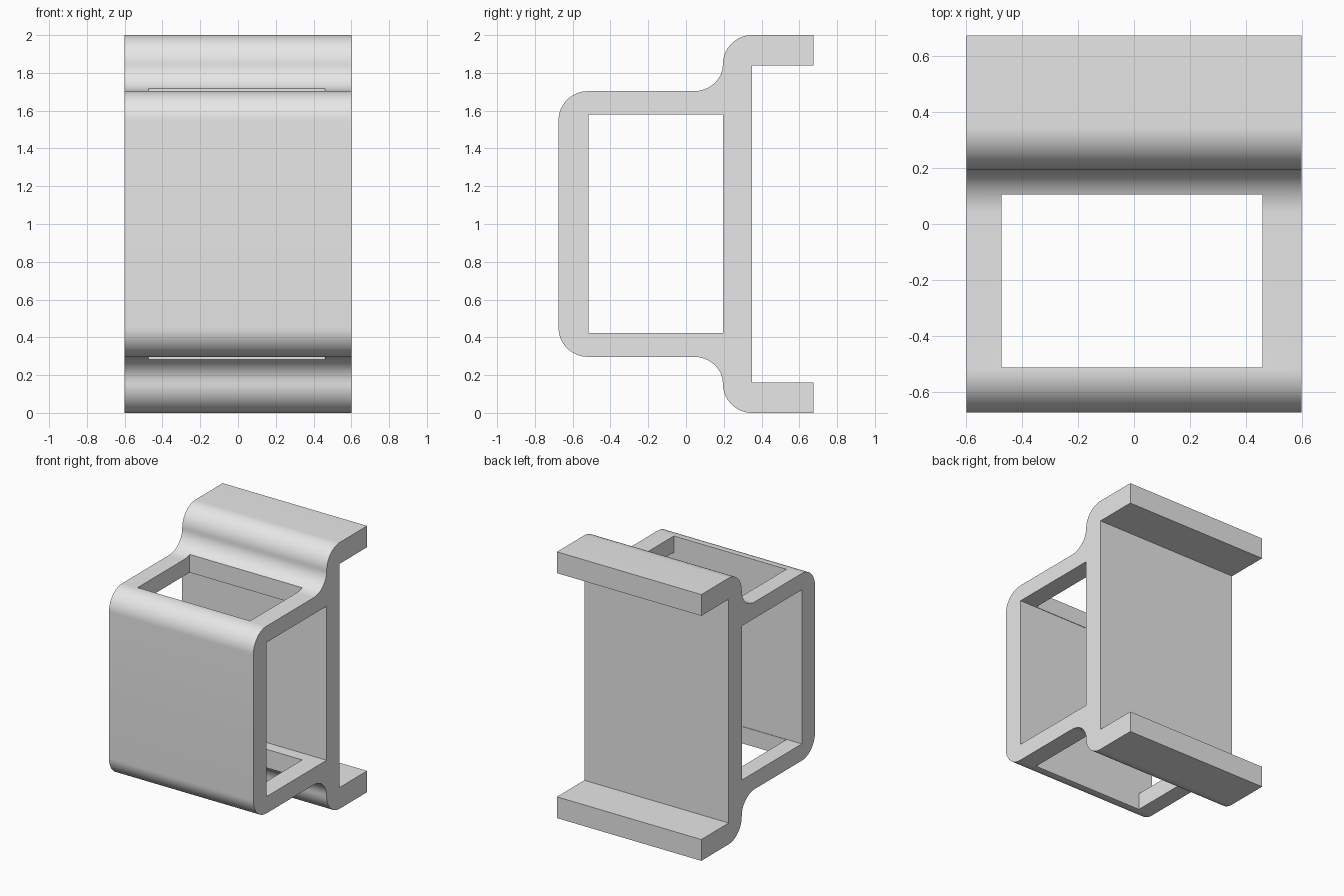
import bpy, bmesh, math

if "Cube" in bpy.data.objects:
    bpy.data.objects.remove(bpy.data.objects["Cube"])

STEPS = 16
WIDTH = 0.6


def arc(cy, cz, ry, rz, start, end):
    """Points of an elliptical arc in the side plane, angles in degrees."""
    angles = [math.radians(start + (end - start) * i / STEPS) for i in range(STEPS + 1)]
    return [(cy + ry * math.cos(a), cz + rz * math.sin(a)) for a in angles]


def link_mesh(name, bm):
    mesh = bpy.data.meshes.new(name)
    bmesh.ops.recalc_face_normals(bm, faces=bm.faces)
    bm.to_mesh(mesh)
    bm.free()
    obj = bpy.data.objects.new(name, mesh)
    bpy.context.collection.objects.link(obj)
    return obj


def box(name, low, high):
    bm = bmesh.new()
    bmesh.ops.create_cube(bm, size=1)
    for v in bm.verts:
        v.co = [h if c > 0 else l for c, l, h in zip(v.co, low, high)]
    return link_mesh(name, bm)


# Upper half of the side profile: front corner, shelf fillet, shoulder, rear lip
upper = arc(-0.52, 1.548, 0.155, 0.155, 180, 90)
upper += arc(0.04, 1.845, 0.155, 0.142, -90, 0)
upper += arc(0.35, 1.845, 0.155, 0.155, 180, 90)[1:]
upper += [(0.675, 2.0), (0.675, 1.84), (0.35, 1.84)]
profile = upper + [(y, 2 - z) for y, z in reversed(upper)]

# Bracket body: the profile swept across the width
bm = bmesh.new()
face = bm.faces.new([bm.verts.new((-WIDTH, y, z)) for y, z in profile])
swept = bmesh.ops.extrude_face_region(bm, geom=[face])["geom"]
bmesh.ops.translate(bm, vec=(2 * WIDTH, 0, 0),
                    verts=[g for g in swept if isinstance(g, bmesh.types.BMVert)])
if face.is_valid and sum(f.normal.x != 0 and len(f.verts) > 4 for f in bm.faces) < 2:
    bm.faces.new(face.verts)
bracket = link_mesh("bracket_body", bm)

# Side-to-side opening and top-to-bottom opening
cutters = [
    box("side_opening_cutter", (-1, -0.517, 0.423), (1, 0.195, 1.58)),
    box("vertical_opening_cutter", (-0.475, -0.513, -0.5), (0.46, 0.105, 2.5)),
]
for cutter in cutters:
    cutter.hide_render = True
    mod = bracket.modifiers.new(cutter.name, "BOOLEAN")
    mod.operation = "DIFFERENCE"
    mod.solver = "EXACT"
    mod.object = cutter

# Bake the openings and drop the cutters
graph = bpy.context.evaluated_depsgraph_get()
baked = bpy.data.meshes.new_from_object(bracket.evaluated_get(graph))
bracket.modifiers.clear()
bracket.data = baked
for cutter in cutters:
    bpy.data.objects.remove(cutter)

# Plain grey material
grey = bpy.data.materials.new("plain grey")
grey.use_nodes = True
colour = (0.8, 0.8, 0.8, 1)
grey.diffuse_color = colour
grey.node_tree.nodes["Principled BSDF"].inputs["Base Color"].default_value = colour
bracket.data.materials.clear()
bracket.data.materials.append(grey)

# Smooth rounded bends, crisp edges elsewhere
bpy.ops.object.select_all(action="DESELECT")
bracket.select_set(True)
bpy.context.view_layer.objects.active = bracket
bpy.ops.object.shade_smooth_by_angle(angle=math.radians(30))
